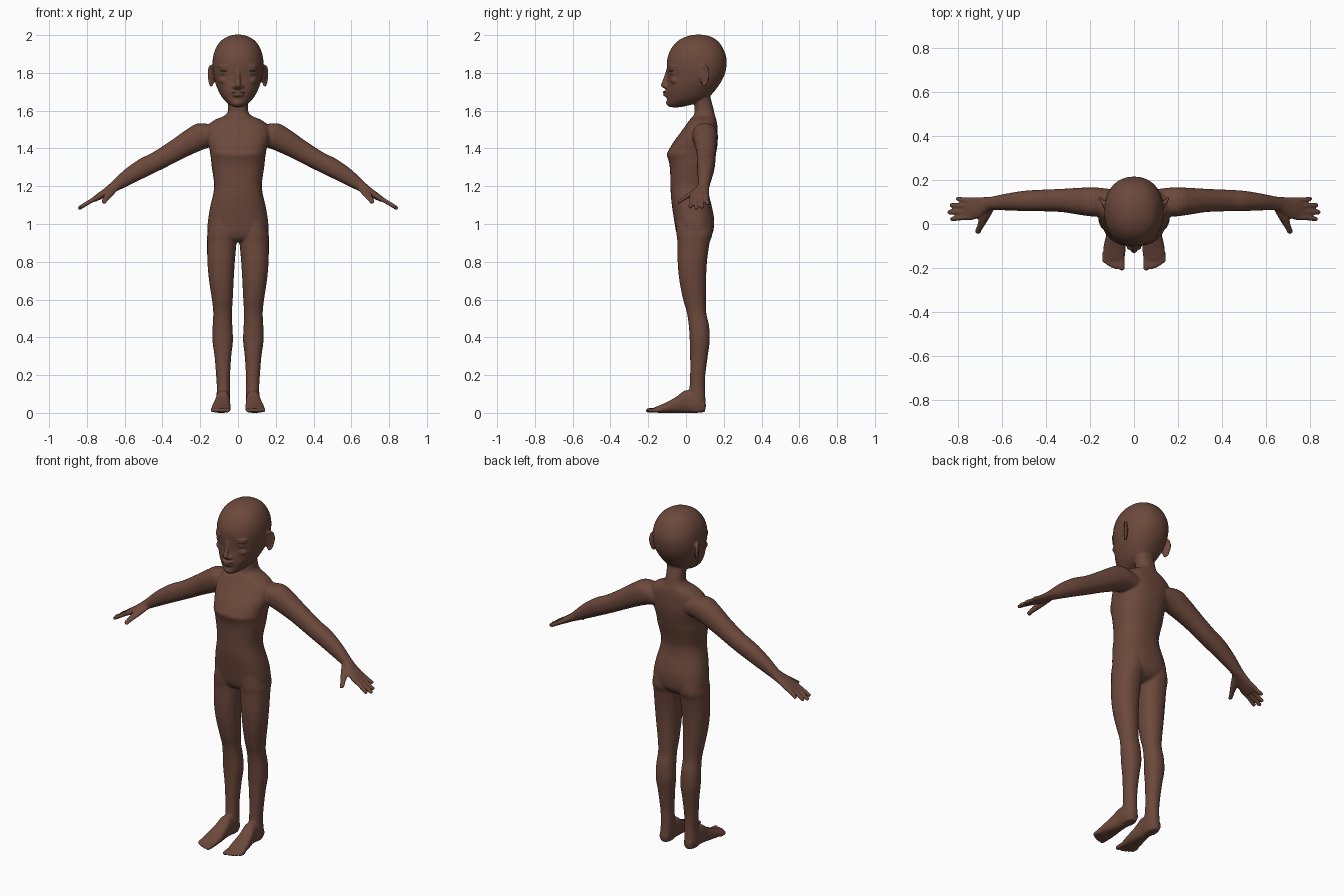
import bpy, bmesh, math
from mathutils import Vector, Matrix

X, Y, Z = Vector((1, 0, 0)), Vector((0, 1, 0)), Vector((0, 0, 1))


def material(name, rgb):
    m = bpy.data.materials.new(name)
    m.diffuse_color = (*rgb, 1)
    return m


def tube(bm, rings, u, v, n=32, p=2.2, sub=5):
    """Smooth loft through rings (cx, cy, cz, half size along u, half size along v)."""
    k = [Vector(r) for r in rings]
    k = [k[0]] + k + [k[-1]]
    path = []
    for i in range(1, len(k) - 2):
        a, b, c, d = k[i - 1:i + 3]
        for j in range(sub):
            t = j / sub
            path.append(0.5 * (2 * b + (c - a) * t + (2 * a - 5 * b + 4 * c - d) * t * t
                               + (3 * b - a - 3 * c + d) * t ** 3))
    path.append(k[-1])
    loops = []
    for r in path:
        loop = []
        for j in range(n):
            ang = 2 * math.pi * j / n
            cs, sn = math.cos(ang), math.sin(ang)
            du = math.copysign(abs(cs) ** (2 / p), cs) * r[3]
            dv = math.copysign(abs(sn) ** (2 / p), sn) * r[4]
            loop.append(bm.verts.new(Vector((r[0], r[1], r[2])) + u * du + v * dv))
        loops.append(loop)
    for l, m in zip(loops, loops[1:]):
        for j in range(n):
            bm.faces.new((l[j], l[(j + 1) % n], m[(j + 1) % n], m[j]))
    bm.faces.new(loops[0])
    bm.faces.new(loops[-1])


def upright(bm, rows, p=2.2):
    """Vertical loft from rows (z, x min, x max, y front, y back)."""
    tube(bm, [((a + b) / 2, (f + k) / 2, z, (b - a) / 2, (k - f) / 2)
              for z, a, b, f, k in rows], X, Y, 48, p)


def ball(bm, c, r, turn=0):
    m = (Matrix.Translation(c) @ Matrix.Rotation(math.radians(turn), 4, 'Z')
         @ Matrix.Diagonal((*r, 1)))
    bmesh.ops.create_uvsphere(bm, u_segments=24, v_segments=16, radius=1, matrix=m)


def make_object(name, bm, mat):
    bmesh.ops.recalc_face_normals(bm, faces=bm.faces)
    for f in bm.faces:
        f.smooth = True
    me = bpy.data.meshes.new(name)
    bm.to_mesh(me)
    bm.free()
    me.materials.append(mat)
    ob = bpy.data.objects.new(name, me)
    bpy.context.collection.objects.link(ob)
    return ob


skin = material("brown_skin", (0.15, 0.066, 0.045))
eye_grey = material("eye_blue_grey", (0.09, 0.13, 0.15))
bm = bmesh.new()

# Leg
upright(bm, [(1.03, .008, .145, -.05, .135), (.95, .004, .162, -.05, .14),
             (.90, .008, .163, -.045, .125), (.80, .017, .162, -.044, .111),
             (.70, .023, .153, -.035, .106), (.60, .028, .138, -.015, .105),
             (.53, .032, .131, .005, .107), (.46, .030, .134, .015, .122),
             (.38, .027, .135, .020, .125), (.30, .036, .124, .022, .115),
             (.20, .042, .116, .022, .102), (.13, .043, .112, .018, .100),
             (.07, .042, .115, .005, .103), (.03, .045, .115, .005, .105),
             (.004, .052, .107, .015, .098)])

# Foot and toes
tube(bm, [(.08, .10, .035, .025, .030), (.08, .06, .05, .036, .050), (.08, 0, .06, .037, .060),
          (.084, -.05, .043, .043, .043), (.088, -.10, .029, .050, .029),
          (.09, -.14, .02, .050, .020), (.09, -.165, .016, .045, .014)], X, Z, 32, 2.5)
for x, tip, r in ((.056, -.212, .014), (.080, -.207, .0095), (.0995, -.200, .009),
                  (.1175, -.190, .009), (.135, -.178, .009)):
    tube(bm, [(x, -.13, .016, r, .014), (x, tip + .02, .014, r, .012),
              (x, tip + .006, .013, r * .9, .011), (x, tip, .012, r * .5, .006)], X, Z, 16)

# Arm and palm
N = Vector((.53, 0, .85))
tube(bm, [(.08, .10, 1.470, .055, .060), (.17, .10, 1.472, .066, .072), (.24, .103, 1.442, .062, .066),
          (.325, .107, 1.393, .053, .057), (.42, .107, 1.338, .049, .051), (.50, .105, 1.298, .046, .050),
          (.58, .100, 1.250, .038, .042), (.645, .094, 1.205, .031, .030), (.67, .087, 1.188, .036, .025),
          (.70, .076, 1.168, .046, .021), (.74, .070, 1.143, .051, .017),
          (.768, .069, 1.126, .046, .012)], Y, N)

# Fingers and thumb
for y0, y1, tx in ((.110, .115, .808), (.083, .085, .836), (.055, .054, .846), (.029, .023, .834)):
    tz = 1.08 + (.846 - tx) * .62
    tube(bm, [(.735, y0, 1.146, .012, .013), (.775, y0, 1.124, .0115, .012),
              (tx - .007, y1, tz + .005, .011, .0105), (tx, y1, tz, .006, .006)], Y, N, 16)
tube(bm, [(.655, .075, 1.19, .020, .016), (.682, .028, 1.16, .020, .017),
          (.700, -.012, 1.134, .014, .013), (.711, -.037, 1.116, .012, .011),
          (.714, -.044, 1.112, .006, .006)], Vector((.9, .43, 0)), N, 16)

# Ear: thin shell with a raised rim
turn = Matrix.Rotation(math.radians(-30), 3, 'Z')
ear = Vector((.138, .096, 1.785))
ball(bm, ear, (.008, .027, .052), -30)
for i in range(24):
    a = math.radians(-100 + i * 12.5)
    s = math.sin(a)
    ball(bm, ear + turn @ Vector((.004, .025 * math.cos(a) * (1 + .2 * s), .051 * s)), (.008,) * 3)

# Brow, eyelids, cheek and nostril
ball(bm, (.062, -.062, 1.835), (.045, .030, .013), 20)
ball(bm, (.066, -.062, 1.820), (.034, .028, .008), 19)
ball(bm, (.066, -.062, 1.797), (.032, .026, .007), 19)
ball(bm, (.066, -.045, 1.760), (.036, .038, .026), 20)
ball(bm, (.019, -.103, 1.727), (.012, .014, .010))

# Mirror everything so far to the other side
geo = bmesh.ops.duplicate(bm, geom=bm.verts[:] + bm.edges[:] + bm.faces[:])["geom"]
for vert in geo:
    if isinstance(vert, bmesh.types.BMVert):
        vert.co.x *= -1

# Torso and neck
torso = [(1.70, .052, .040, .125), (1.66, .053, .040, .132), (1.62, .052, .045, .143),
         (1.59, .056, .045, .150), (1.57, .078, .037, .155), (1.55, .125, .018, .161),
         (1.52, .160, -.003, .166), (1.48, .168, -.032, .168), (1.44, .163, -.062, .168),
         (1.40, .152, -.087, .164), (1.37, .147, -.101, .158), (1.345, .143, -.095, .152),
         (1.31, .140, -.087, .144), (1.25, .131, -.083, .128), (1.20, .126, -.082, .119),
         (1.15, .133, -.080, .123), (1.10, .145, -.075, .135), (1.04, .156, -.066, .147),
         (.99, .161, -.058, .148), (.95, .155, -.050, .140), (.92, .110, -.035, .115),
         (.905, .070, -.010, .080)]
upright(bm, [(z, -w, w, f, b) for z, w, f, b in torso], 2.35)

# Head
head = [(2.002, .018, .045, .085), (1.992, .055, .000, .130), (1.965, .095, -.048, .172),
        (1.92, .122, -.083, .201), (1.87, .134, -.100, .215), (1.82, .134, -.100, .212),
        (1.78, .128, -.097, .200), (1.74, .118, -.099, .178), (1.70, .101, -.103, .148),
        (1.67, .084, -.101, .118), (1.645, .062, -.101, .070), (1.627, .038, -.097, .010),
        (1.618, .016, -.082, -.030)]
upright(bm, [(z, -w, w, f, b) for z, w, f, b in head])

# Nose, lips and chin
tube(bm, [(0, -.090, 1.825, .012, .012), (0, -.098, 1.79, .011, .015), (0, -.106, 1.76, .013, .018),
          (0, -.113, 1.735, .017, .020), (0, -.108, 1.722, .014, .016),
          (0, -.100, 1.715, .008, .008)], X, Y, 24)
ball(bm, (0, -.102, 1.699), (.036, .022, .0075))
ball(bm, (0, -.100, 1.682), (.031, .022, .0085))
ball(bm, (0, -.085, 1.642), (.032, .021, .018))

# Fuse all body parts into one smooth skin
body = make_object("body", bm, skin)
fuse = body.modifiers.new("fuse", 'REMESH')
fuse.mode = 'VOXEL'
fuse.voxel_size = 0.0055
fuse.use_smooth_shade = True
relax = body.modifiers.new("relax", 'SMOOTH')
relax.factor = 0.5
relax.iterations = 5

# Narrow eyes
for name, s in (("left_eye", 1), ("right_eye", -1)):
    bm = bmesh.new()
    ball(bm, (.066 * s, -.0635, 1.809), (.026, .0255, .0065), 19 * s)
    make_object(name, bm, eye_grey)
